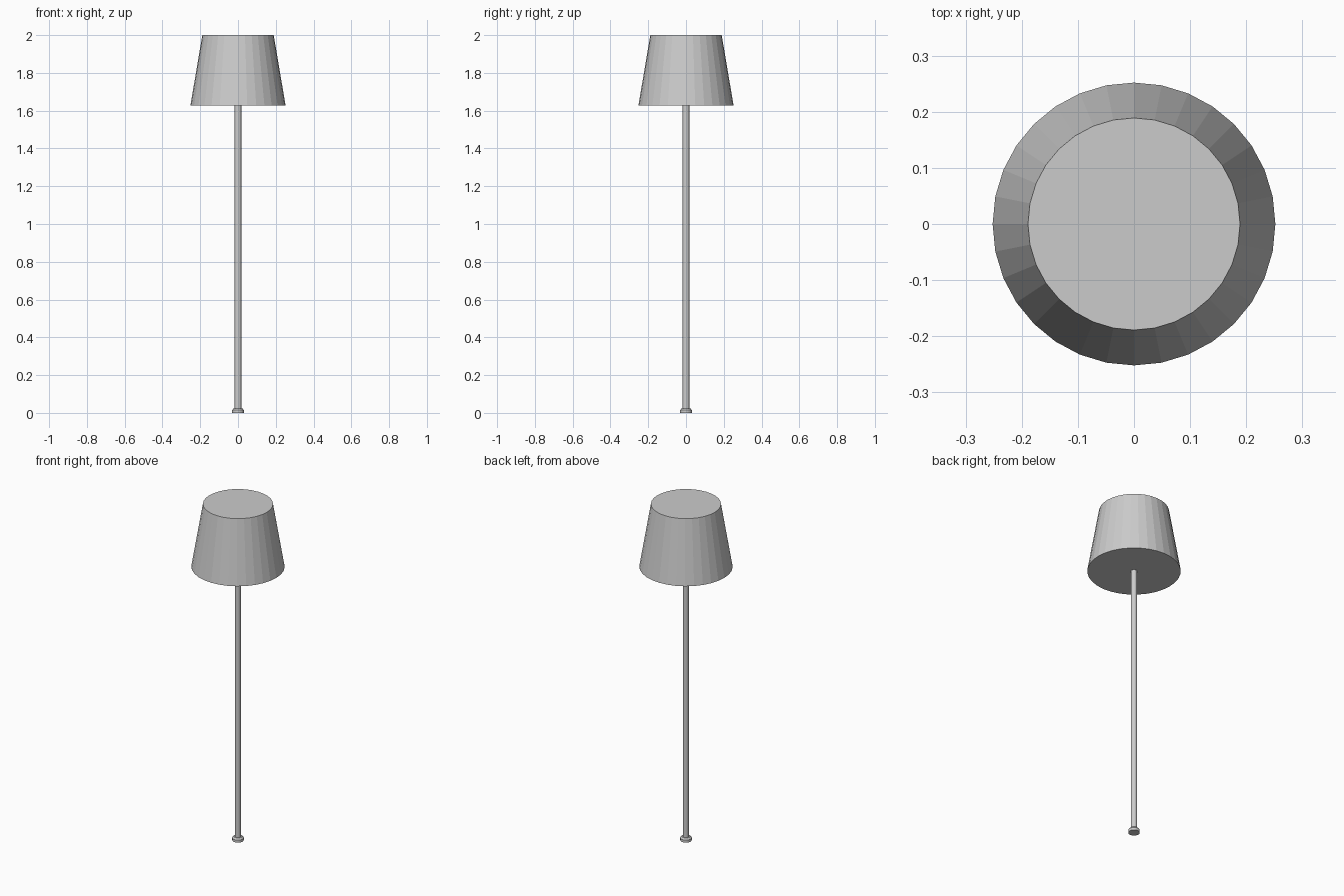
import bpy, bmesh, math

if "Cube" in bpy.data.objects:
    bpy.data.objects.remove(bpy.data.objects["Cube"])


def lathe(name, profile, sides):
    """Capped, flat-faced solid of revolution from (radius, z) points, bottom to top."""
    bm = bmesh.new()
    rings = []
    for r, z in profile:
        rings.append([bm.verts.new((r * math.cos(2 * math.pi * i / sides),
                                    r * math.sin(2 * math.pi * i / sides), z))
                      for i in range(sides)])
    for low, high in zip(rings, rings[1:]):
        for i in range(sides):
            j = (i + 1) % sides
            bm.faces.new((low[i], low[j], high[j], high[i]))
    bm.faces.new(rings[0][::-1])
    bm.faces.new(rings[-1])
    mesh = bpy.data.meshes.new(name)
    bm.to_mesh(mesh)
    bm.free()
    obj = bpy.data.objects.new(name, mesh)
    bpy.context.collection.objects.link(obj)
    return obj


# Small foot with a chamfered upper edge
lathe("foot", [(0.031, 0.0), (0.031, 0.015), (0.024, 0.024)], 32)

# Slender pole, ending at the underside of the shade
lathe("pole", [(0.0175, 0.02), (0.0175, 1.63)], 32)

# Closed tapered shade
lathe("lamp_shade", [(0.252, 1.627), (0.189, 2.0)], 32)
